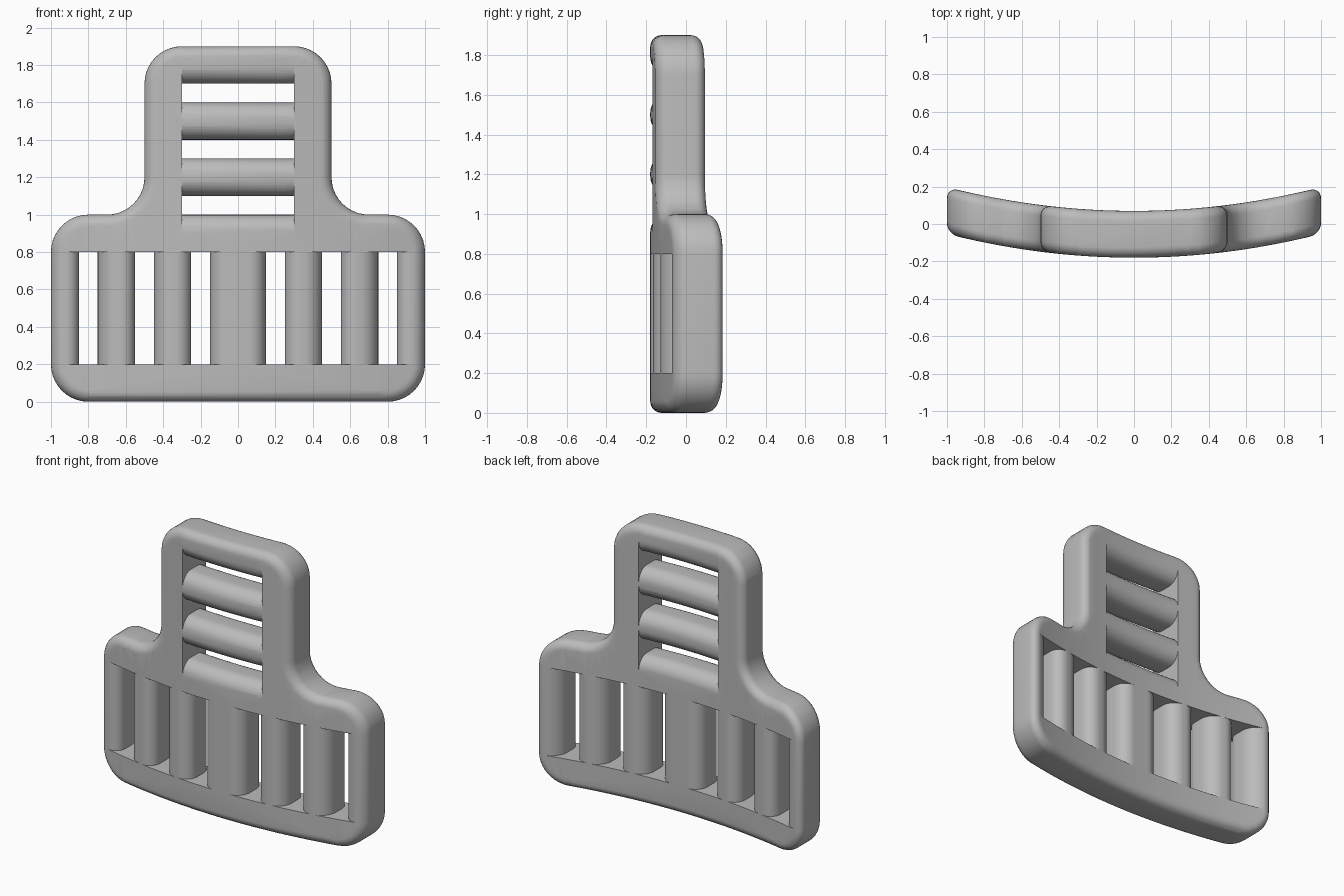
import bpy, bmesh, math
from mathutils import Vector

cube = bpy.data.objects.get("Cube")
if cube:
    bpy.data.objects.remove(cube, do_unlink=True)

HALF = 0.125      # half the plate thickness
ROUND = 0.09      # rounding of the bars
EDGE = 0.058      # rounding of the outer rim
CURVE = 0.127     # bow of the plate across its width


def arc(cx, cz, start, end, r=0.2, steps=10):
    """Points on a circular corner, angles in degrees."""
    angles = [math.radians(start + (end - start) * i / steps) for i in range(steps + 1)]
    return [(cx + r * math.cos(a), cz + r * math.sin(a)) for a in angles]


def make_object(name, bm):
    mesh = bpy.data.meshes.new(name)
    bmesh.ops.recalc_face_normals(bm, faces=bm.faces[:])
    bm.to_mesh(mesh)
    bm.free()
    obj = bpy.data.objects.new(name, mesh)
    bpy.context.collection.objects.link(obj)
    return obj


def add_prism(bm, points, offset):
    """Extrude a closed loop of 3D points by offset."""
    face = bm.faces.new([bm.verts.new(p) for p in points])
    result = bmesh.ops.extrude_face_region(bm, geom=[face], use_keep_orig=True)
    verts = [g for g in result["geom"] if isinstance(g, bmesh.types.BMVert)]
    bmesh.ops.translate(bm, verts=verts, vec=offset)


# Plate: T-shaped outline, extruded and rounded along both rims
right = (arc(0.8, 0.2, -90, 0) + arc(0.8, 0.8, 0, 90)
         + arc(0.7, 1.2, 270, 180) + arc(0.3, 1.7, 0, 90))
outline = right + [(-x, z) for x, z in reversed(right)]
bm = bmesh.new()
add_prism(bm, [(x, -HALF, z) for x, z in outline], Vector((0, 2 * HALF, 0)))
rim = [e for e in bm.edges if abs(e.verts[0].co.y - e.verts[1].co.y) < 1e-5]
bmesh.ops.bevel(bm, geom=rim, offset=EDGE, segments=6, profile=0.5, affect='EDGES')
plate = make_object("strap_buckle", bm)


# Slots: straight gaps that flare out at front and back, leaving rounded bars
def slot_profile(half_gap=0.05, steps=8):
    side = [(half_gap + ROUND, HALF + 0.06)]
    for i in range(steps + 1):
        a = math.pi / 2 * i / steps
        side.append((half_gap + ROUND * (1 - math.sin(math.pi / 2 - a)) if i < 0 else
                     half_gap + ROUND * (1 - math.sin(a)),
                     HALF - ROUND * (1 - math.cos(a))))
    side += [(w, -y) for w, y in reversed(side)]
    return side + [(-w, y) for w, y in reversed(side)]


profile = slot_profile()
bm = bmesh.new()
for x in (-0.8, -0.5, -0.2, 0.2, 0.5, 0.8):
    add_prism(bm, [(x + w, y, 0.2) for w, y in profile], Vector((0, 0, 0.6)))
for z in (1.05, 1.35, 1.65):
    add_prism(bm, [(-0.3, y, z + w) for w, y in profile], Vector((0.6, 0, 0)))
cutter = make_object("slot_cutter", bm)
cutter.hide_render = True

cut = plate.modifiers.new("slots", 'BOOLEAN')
cut.operation = 'DIFFERENCE'
cut.solver = 'EXACT'
cut.object = cutter
graph = bpy.context.evaluated_depsgraph_get()
cut_mesh = bpy.data.meshes.new_from_object(plate.evaluated_get(graph))
plate.modifiers.clear()
plate.data = cut_mesh
bpy.data.objects.remove(cutter, do_unlink=True)

# Slice the plate into narrow columns, then bow it backwards at the sides
bm = bmesh.new()
bm.from_mesh(plate.data)
bmesh.ops.triangulate(bm, faces=bm.faces[:])
for i in range(-19, 20):
    geom = bm.verts[:] + bm.edges[:] + bm.faces[:]
    bmesh.ops.bisect_plane(bm, geom=geom, plane_co=(i * 0.05 + 0.003, 0, 0),
                           plane_no=(1, 0, 0), dist=1e-5)
bmesh.ops.remove_doubles(bm, verts=bm.verts[:], dist=1e-5)
for v in bm.verts:
    v.co.y += CURVE * v.co.x ** 2 - 0.055
bm.to_mesh(plate.data)
bm.free()

# Single grey plastic
grey = bpy.data.materials.new("grey_plastic")
grey.use_nodes = True
colour = (0.5, 0.5, 0.5, 1)
grey.diffuse_color = colour
grey.node_tree.nodes["Principled BSDF"].inputs["Base Color"].default_value = colour
plate.data.materials.clear()
plate.data.materials.append(grey)

bpy.ops.object.select_all(action='DESELECT')
plate.select_set(True)
bpy.context.view_layer.objects.active = plate
bpy.ops.object.shade_smooth_by_angle(angle=math.radians(35))
